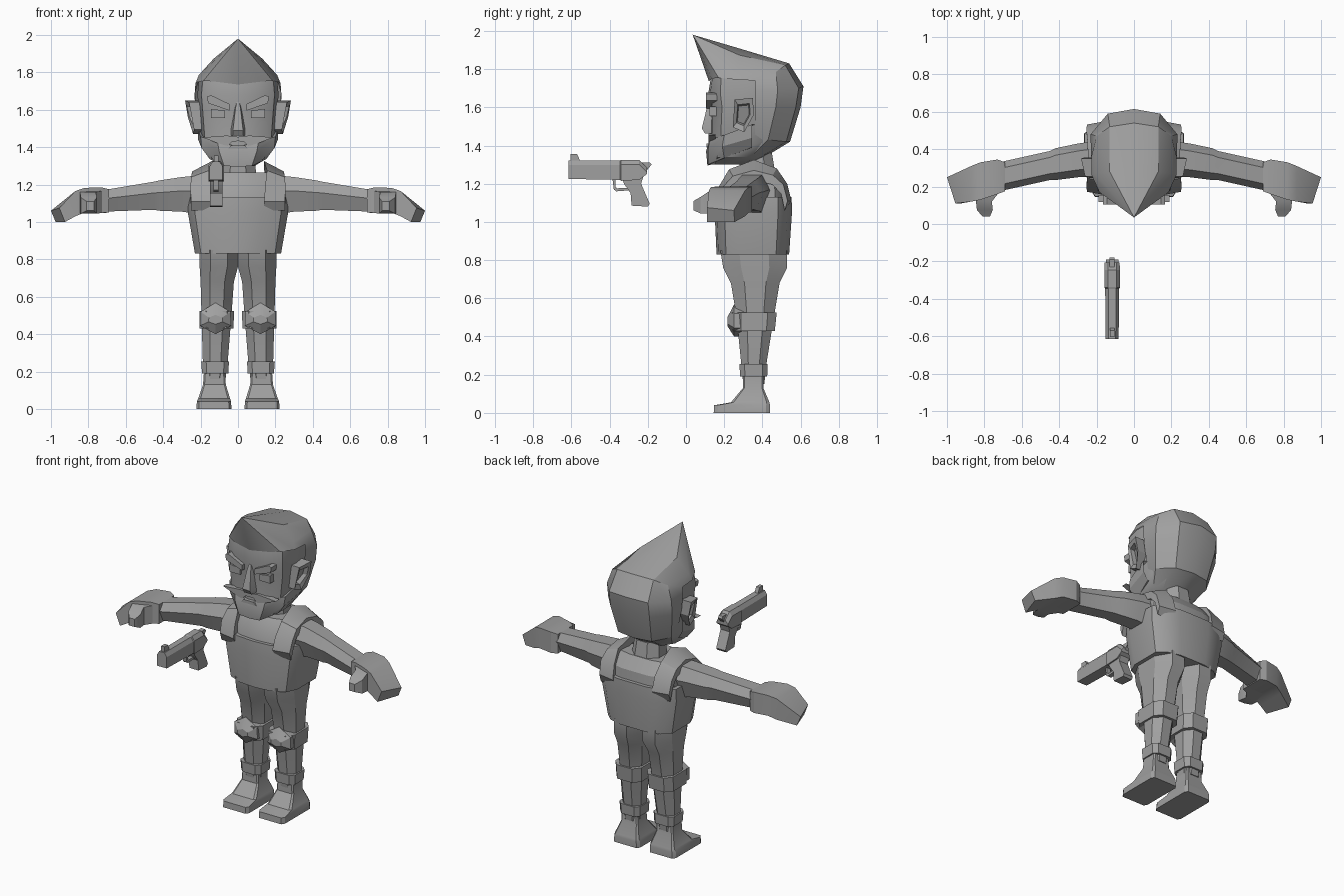
import bpy, bmesh, math
from mathutils import Vector

grey = bpy.data.materials.new("plain_grey")
grey.diffuse_color = (0.35, 0.35, 0.35, 1)


def finish(name, bm, mirror=False, angle=30):
    bmesh.ops.remove_doubles(bm, verts=bm.verts, dist=0.0005)
    bmesh.ops.recalc_face_normals(bm, faces=bm.faces)
    me = bpy.data.meshes.new(name)
    bm.to_mesh(me)
    bm.free()
    me.materials.append(grey)
    ob = bpy.data.objects.new(name, me)
    bpy.context.collection.objects.link(ob)
    bpy.ops.object.select_all(action='DESELECT')
    ob.select_set(True)
    bpy.context.view_layer.objects.active = ob
    bpy.ops.object.shade_smooth_by_angle(angle=math.radians(angle))
    if mirror:
        ob.modifiers.new("mirror", 'MIRROR')
    return ob


def loft(name, rings, mirror=False, angle=30):
    """Skin closed rings of points and cap both ends."""
    bm = bmesh.new()
    vs = [[bm.verts.new(p) for p in r] for r in rings]
    n = len(vs[0])
    for a, b in zip(vs, vs[1:]):
        for i in range(n):
            j = (i + 1) % n
            bm.faces.new((a[i], a[j], b[j], b[i]))
    bm.faces.new(vs[0])
    bm.faces.new(vs[-1])
    return finish(name, bm, mirror, angle)


def oct_ring(z, x0, x1, y0, y1, c=0.28):
    """Horizontal box section with cut corners."""
    dx, dy = (x1 - x0) * c, (y1 - y0) * c
    return [(x0 + dx, y0, z), (x1 - dx, y0, z), (x1, y0 + dy, z), (x1, y1 - dy, z),
            (x1 - dx, y1, z), (x0 + dx, y1, z), (x0, y1 - dy, z), (x0, y0 + dy, z)]


def sym_ring(z, w, y0, y1, half):
    """Symmetric section from a half outline given as fractions."""
    pts = [(w * x, y0 + (y1 - y0) * t, z) for x, t in half]
    return pts + [(-x, y, q) for x, y, q in reversed(pts) if x > 1e-6]


def quad(x, y0, y1, z0, z1):
    return [(x, y0, z0), (x, y1, z0), (x, y1, z1), (x, y0, z1)]


def prism_x(name, outline, x0, x1, mirror=False):
    return loft(name, [[(x, y, z) for y, z in outline] for x in (x0, x1)], mirror)


def prism_y(name, outline, y0, y1, mirror=False):
    return loft(name, [[(x, y, z) for x, z in outline] for y in (y0, y1)], mirror)


# Torso: vest, shirt, straps, neck
body = [(0, 0), (.45, .025), (.86, .13), (1, .32), (1, .82), (.78, .94), (.4, 1), (0, 1)]
loft("vest", [sym_ring(z, w, a, b, body) for z, w, a, b in
              [(.83, .23, .16, .54), (1.05, .268, .15, .555), (1.13, .265, .155, .553)]])
loft("shirt", [sym_ring(z, w, a, b, body) for z, w, a, b in
               [(1.08, .245, .17, .535), (1.19, .235, .185, .525), (1.265, .18, .24, .47)]])
path = [(.152, 1.11, .14, .25, 0), (.175, 1.19, .145, .255, .005), (.225, 1.275, .155, .25, .035),
        (.355, 1.325, .14, .245, .055), (.475, 1.28, .155, .25, .035), (.53, 1.2, .145, .255, .005),
        (.552, 1.11, .14, .25, 0)]
straps = []
for y, z, xi, xo, d in path:
    yi, zi = .355 + (y - .355) * .82, z - .05
    bend = .02 if y < .3 else (-.02 if y > .42 else 0)
    straps.append([(xi, y, z), (xo, y + bend, z - d), (xo, yi, zi - d), (xi, yi, zi)])
loft("vest_strap", straps, True)
loft("neck", [oct_ring(1.24, -.1, .1, .28, .47), oct_ring(1.36, -.085, .085, .28, .45)])

# Arms and gloves
arm = []
for x, y0, y1, z0, z1 in [(.2, .255, .445, 1.04, 1.25), (.3, .25, .43, 1.055, 1.24),
                          (.42, .235, .405, 1.06, 1.222), (.45, .235, .39, 1.065, 1.215),
                          (.72, .175, .33, 1.055, 1.17)]:
    d, m = (y1 - y0) * .22, z0 + (z1 - z0) * .6
    arm.append([(x, y0, m), (x, y0 + d, z1), (x, y1 - d, z1),
                (x, y1, m), (x, y1 - d, z0), (x, y0 + d, z0)])
loft("arm", arm, True)
loft("glove", [quad(.69, .175, .33, 1.05, 1.175), quad(.73, .16, .345, 1.05, 1.185),
               quad(.82, .13, .33, 1.05, 1.182), quad(.87, .12, .31, 1.03, 1.165),
               [(.925, .11, 1.0), (.975, .255, 1.0), (1.0, .25, 1.06), (.955, .11, 1.075)]], True)
loft("thumb", [[(x0, y, z0), (x1, y, z0), (x1, y, z1), (x0, y, z1)] for x0, x1, y, z0, z1 in
               [(.69, .82, .21, 1.05, 1.17), (.76, .845, .12, 1.045, 1.16),
                (.755, .84, .075, 1.045, 1.13), (.77, .81, .04, 1.06, 1.11)]], True)

# Legs, pads, bands, shoes
loft("leg", [oct_ring(*r) for r in
             [(.85, 0, .205, .18, .53), (.76, 0, .205, .195, .53), (.68, .022, .2, .235, .49),
              (.5, .035, .195, .265, .46), (.25, .055, .188, .29, .42), (.15, .068, .18, .3, .41)]], True)
loft("knee_band", [oct_ring(.43, .025, .205, .245, .465, .2), oct_ring(.525, .02, .207, .24, .475, .2)], True)
knee = [(.12, .568), (.2, .52), (.203, .445), (.12, .4), (.037, .445), (.04, .52)]
loft("knee_pad", [[(x, y, z) for x, z in knee] for y in (.3, .252)] +
     [[(.12 + (x - .12) * .45, .218, .475 + (z - .475) * .3) for x, z in knee]], True)
loft("shin_band", [oct_ring(.19, .052, .192, .283, .425, .18), oct_ring(.255, .048, .197, .28, .428, .18)], True)
loft("shoe", [oct_ring(z, x0, x1, y0, y1, .07) for z, x0, x1, y0, y1 in
              [(0, .035, .222, .145, .44), (.04, .037, .22, .147, .44), (.055, .042, .213, .235, .437),
               (.13, .065, .187, .298, .405), (.2, .07, .182, .3, .405)]], True)

# Head
skull = [(0, 0), (.55, .02), (.9, .13), (1, .36), (.97, .68), (.7, .92), (0, 1)]
loft("head", [sym_ring(z, w, a, b, skull) for z, w, a, b in
              [(1.3, .09, .125, .32), (1.34, .155, .125, .42), (1.42, .195, .13, .52),
               (1.6, .21, .13, .58), (1.68, .217, .118, .59), (1.755, .21, .13, .55)]])

# Hair: a swept cap with a pointed front peak
cols = [[(0, .12, 1.735), (0, .035, 1.98), (0, .29, 1.905), (0, .54, 1.83), (0, .615, 1.71),
         (0, .6, 1.6), (0, .545, 1.42), (0, .38, 1.32)],
        [(.12, .135, 1.75), (0, .035, 1.98), (.13, .28, 1.873), (.13, .52, 1.82), (.14, .59, 1.7),
         (.14, .575, 1.6), (.12, .525, 1.42), (.09, .37, 1.325)],
        [(.185, .17, 1.755), (0, .035, 1.98), (.21, .27, 1.785), (.2, .47, 1.785), (.232, .48, 1.69),
         (.23, .47, 1.6), (.195, .43, 1.43), (.14, .34, 1.34)],
        [(.185, .17, 1.755), (.185, .17, 1.755), (.226, .26, 1.745), (.228, .36, 1.74), (.23, .36, 1.69),
         (.222, .36, 1.6), (.195, .36, 1.46), (.14, .34, 1.34)]]
bm = bmesh.new()
for a, b in zip(cols, cols[1:]):
    for i in range(len(a) - 1):
        pts = []
        for p in (a[i], a[i + 1], b[i + 1], b[i]):
            if p not in pts:
                pts.append(p)
        if len(pts) > 2:
            bm.faces.new([bm.verts.new(p) for p in pts])
bm.faces.new([bm.verts.new(p) for p in (cols[2][0], cols[2][1], cols[2][2], cols[3][2])])
finish("hair", bm, True)

# Beard wraps the jaw and rises towards the ears
bm = bmesh.new()
low = [(0, .112, 1.295), (.075, .115, 1.3), (.15, .2, 1.335), (.185, .345, 1.39)]
mid = [(0, .105, 1.37), (.1, .115, 1.375), (.195, .19, 1.395), (.213, .345, 1.44)]
top = [(0, .122, 1.4), (.11, .124, 1.43), (.2, .2, 1.455), (.218, .345, 1.51)]
back = [(x * .85, y + .03, z) for x, y, z in top]
under = [(x * .7, y + .04, z + .01) for x, y, z in low]
for a, b in ((under, low), (low, mid), (mid, top), (top, back)):
    for i in range(3):
        bm.faces.new([bm.verts.new(p) for p in (a[i], a[i + 1], b[i + 1], b[i])])
finish("beard", bm, True)

# Face features
prism_y("moustache", [(0, 1.455), (.06, 1.462), (.19, 1.452), (.12, 1.425), (.055, 1.405),
                      (.03, 1.43), (0, 1.432)], .155, .118, True)
prism_y("lower_lip", [(-.055, 1.39), (.055, 1.39), (.035, 1.41), (-.035, 1.41)], .15, .108)
loft("nose", [[(-w, .16, z), (w, .16, z), (w * .6, y, z), (-w * .6, y, z)] for z, w, y in
              [(1.462, .045, .1), (1.49, .045, .083), (1.61, .022, .112), (1.64, .012, .122)]])
prism_y("eye", [(.07, 1.555), (.145, 1.555), (.145, 1.605), (.07, 1.595)], .17, .122, True)
prism_y("eyebrow", [(.045, 1.595), (.16, 1.635), (.165, 1.67), (.145, 1.678), (.045, 1.63)], .18, .105, True)
ear = [(.245, 1.495), (.255, 1.64), (.35, 1.65), (.355, 1.56), (.305, 1.47)]
ear_out = [(.235, 1.5), (.262, 1.625), (.283, 1.625), (.268, 1.55), (.24, 1.48)]
loft("ear", [[(.19, y, z) for y, z in ear],
             [(x, y, z) for (x, _), (y, z) in zip(ear_out, ear)],
             [(x - .008, .3 + (y - .3) * .65, 1.565 + (z - 1.565) * .65)
              for (x, _), (y, z) in zip(ear_out, ear)],
             [(x - .035, .3 + (y - .3) * .55, 1.565 + (z - 1.565) * .55)
              for (x, _), (y, z) in zip(ear_out, ear)]], True)

# Pistol floating in front
cx = -.117


def slide_ring(y, w, z0, z1):
    return [(cx - w, y, z0), (cx + w, y, z0), (cx + w, y, z1 - .025),
            (cx + w * .55, y, z1), (cx - w * .55, y, z1), (cx - w, y, z1 - .025)]


loft("pistol_slide", [slide_ring(-.615, .035, 1.225, 1.322), slide_ring(-.345, .037, 1.22, 1.322),
                      slide_ring(-.34, .042, 1.215, 1.325), slide_ring(-.245, .042, 1.22, 1.325),
                      slide_ring(-.205, .04, 1.25, 1.285)])
prism_x("pistol_grip", [(-.335, 1.235), (-.325, 1.2), (-.29, 1.15), (-.285, 1.085), (-.2, 1.08),
                        (-.19, 1.095), (-.235, 1.2), (-.22, 1.25)], cx - .033, cx + .033)
prism_x("pistol_front_sight", [(-.605, 1.31), (-.605, 1.355), (-.57, 1.355), (-.55, 1.31)], cx - .012, cx + .012)
prism_x("pistol_hammer", [(-.25, 1.27), (-.25, 1.31), (-.19, 1.312), (-.18, 1.3), (-.205, 1.27)],
        cx - .014, cx + .014)
prism_x("pistol_trigger_guard", [(-.385, 1.225), (-.378, 1.17), (-.365, 1.16), (-.3, 1.165), (-.3, 1.178),
                                 (-.36, 1.176), (-.368, 1.182), (-.37, 1.225)], cx - .014, cx + .014)
